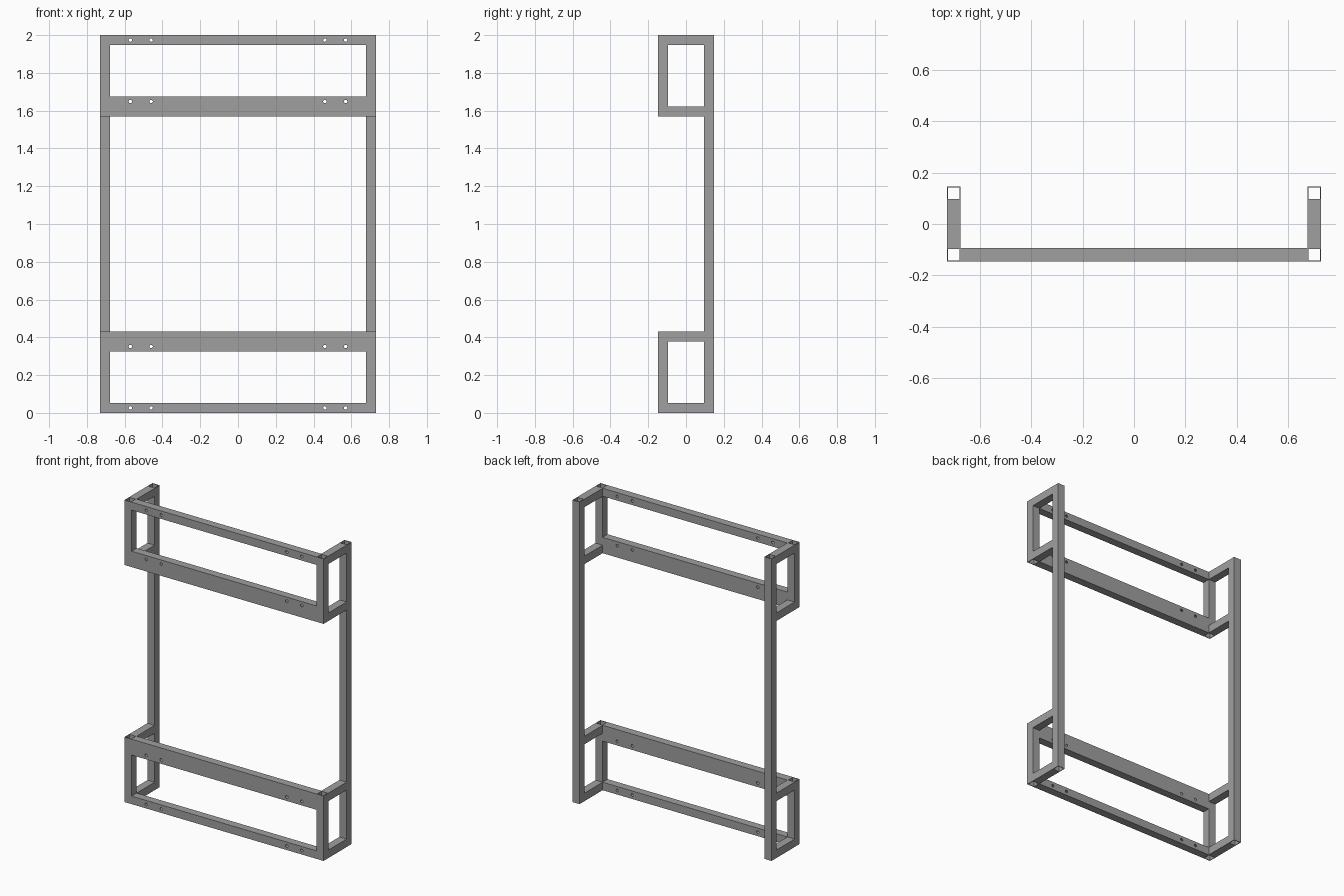
import bpy
import bmesh
from math import radians
from mathutils import Matrix, Vector

if "Cube" in bpy.data.objects:
    bpy.data.objects.remove(bpy.data.objects["Cube"])

# Overall sizes
HX, HY, HEIGHT = 0.73, 0.147, 2.0
TUBE, WALL = 0.053, 0.004
RAIL_H = 0.105
FRAME_H = 0.43
HOLE_X = (0.46, 0.57)
HOLE_R = 0.009

steel = bpy.data.materials.new("grey_steel")
steel.use_nodes = True
colour = (0.35, 0.35, 0.35, 1)
steel.diffuse_color = colour
steel.node_tree.nodes["Principled BSDF"].inputs["Base Color"].default_value = colour


def new_object(name, bm):
    bmesh.ops.recalc_face_normals(bm, faces=bm.faces)
    mesh = bpy.data.meshes.new(name)
    bm.to_mesh(mesh)
    bm.free()
    mesh.materials.append(steel)
    obj = bpy.data.objects.new(name, mesh)
    bpy.context.collection.objects.link(obj)
    return obj


def tube(name, low, high, axis):
    """Open-ended box section between two corners, running along one axis."""
    low, high = Vector(low), Vector(high)
    u, v = [i for i in range(3) if i != axis]
    bm = bmesh.new()
    rings = []
    for inset in (0, WALL):
        for end in (low[axis], high[axis]):
            ring = []
            for side_u, side_v in ((0, 0), (1, 0), (1, 1), (0, 1)):
                p = Vector()
                p[axis] = end
                p[u] = high[u] - inset if side_u else low[u] + inset
                p[v] = high[v] - inset if side_v else low[v] + inset
                ring.append(bm.verts.new(p))
            rings.append(ring)
    out_a, out_b, in_a, in_b = rings
    for r, s in ((out_a, out_b), (in_a, in_b), (out_a, in_a), (out_b, in_b)):
        for i in range(4):
            j = (i + 1) % 4
            bm.faces.new((r[i], r[j], s[j], s[i]))
    return new_object(name, bm)


def drill(obj, z):
    """Cut the fixing holes straight through a rail."""
    bm = bmesh.new()
    turn = Matrix.Rotation(radians(90), 4, "X")
    for x in HOLE_X:
        for sign in (-1, 1):
            place = Matrix.Translation((sign * x, -HY + TUBE / 2, z)) @ turn
            bmesh.ops.create_cone(bm, cap_ends=True, segments=16, radius1=HOLE_R,
                                  radius2=HOLE_R, depth=TUBE * 2, matrix=place)
    cutter = new_object("hole_cutter", bm)
    cutter.hide_render = True
    mod = obj.modifiers.new("holes", "BOOLEAN")
    mod.operation = "DIFFERENCE"
    mod.solver = "EXACT"
    mod.object = cutter
    graph = bpy.context.evaluated_depsgraph_get()
    cut = bpy.data.meshes.new_from_object(obj.evaluated_get(graph))
    obj.modifiers.clear()
    obj.data = cut
    bpy.data.objects.remove(cutter)


inner_x = HX - TUBE
front_in, back_in = -HY + TUBE, HY - TUBE

# Tall back posts
for side, x in (("right", -HX), ("left", inner_x)):
    tube(side + "_back_post", (x, back_in, 0), (x + TUBE, HY, HEIGHT), 2)

# Upper and lower frames
for level, base in (("lower", 0), ("upper", HEIGHT - FRAME_H)):
    top = base + FRAME_H

    # Short front posts and the arms joining them to the back posts
    for side, x in (("right", -HX), ("left", inner_x)):
        name = level + "_" + side
        tube(name + "_front_post", (x, -HY, base), (x + TUBE, front_in, top), 2)
        for end, z in (("bottom", base), ("top", top - TUBE)):
            tube(name + "_" + end + "_arm", (x, front_in, z),
                 (x + TUBE, back_in, z + TUBE), 1)

    # Narrow rail on the outer edge, deep rail on the edge facing mid-height
    if level == "lower":
        narrow, deep = base, top - RAIL_H
        deep_hole = deep + TUBE / 2
    else:
        narrow, deep = top - TUBE, base
        deep_hole = deep + RAIL_H - TUBE / 2
    rail = tube(level + "_narrow_rail", (-inner_x, -HY, narrow),
                (inner_x, front_in, narrow + TUBE), 0)
    drill(rail, narrow + TUBE / 2)
    rail = tube(level + "_deep_rail", (-inner_x, -HY, deep),
                (inner_x, front_in, deep + RAIL_H), 0)
    drill(rail, deep_hole)
